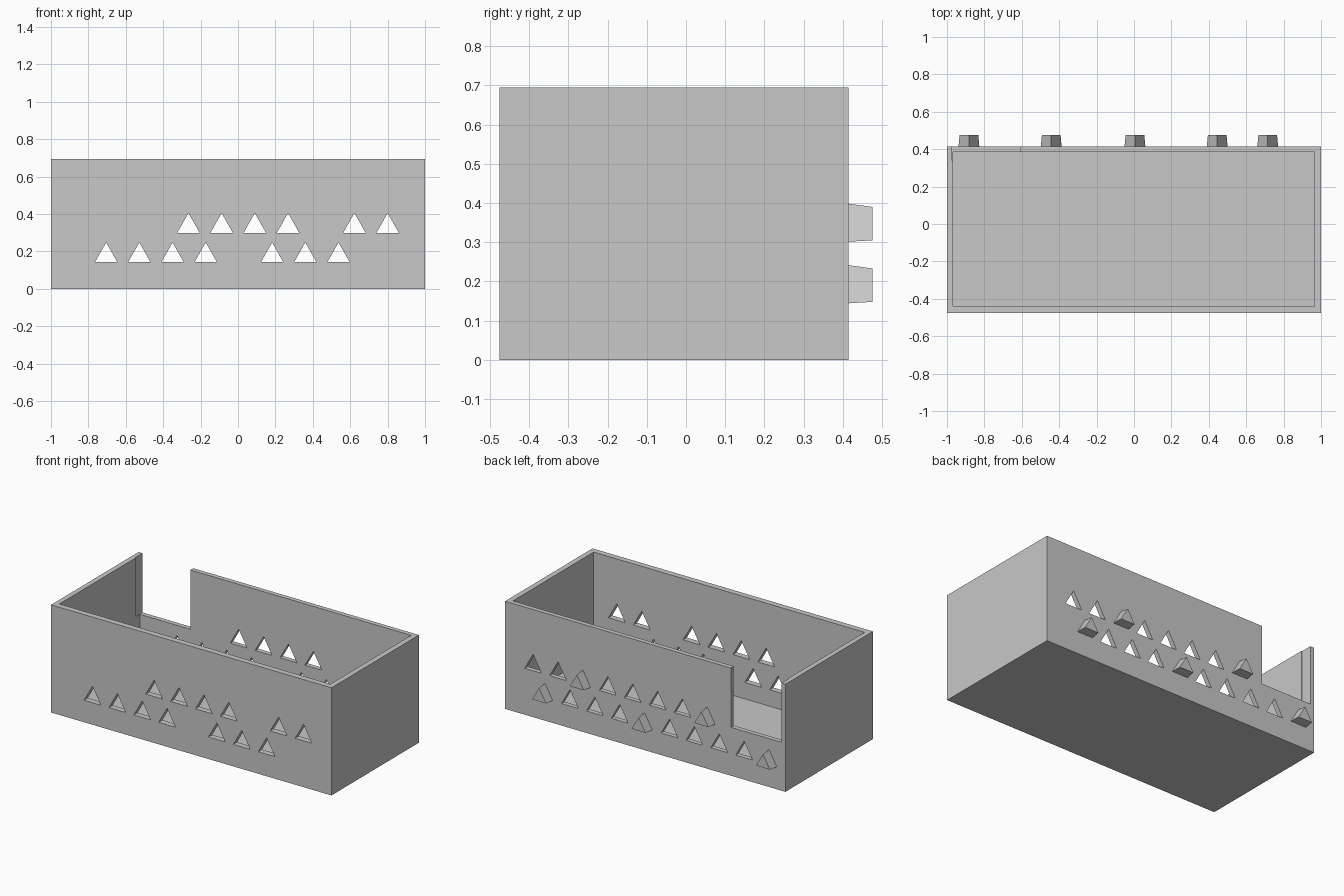
import bpy
import bmesh
from mathutils import Matrix, Vector

cube = bpy.data.objects.get("Cube")
if cube:
    bpy.data.objects.remove(cube, do_unlink=True)

grey = bpy.data.materials.new("plain grey")
grey.use_nodes = True
colour = (0.58, 0.58, 0.58, 1)
grey.diffuse_color = colour
grey.node_tree.nodes["Principled BSDF"].inputs["Base Color"].default_value = colour

BACK, FRONT, HEIGHT = 0.415, -0.476, 0.694
STEP = 0.1775


def finish(name, bm):
    bmesh.ops.recalc_face_normals(bm, faces=bm.faces)
    mesh = bpy.data.meshes.new(name)
    bm.to_mesh(mesh)
    bm.free()
    mesh.materials.append(grey)
    obj = bpy.data.objects.new(name, mesh)
    bpy.context.collection.objects.link(obj)
    return obj


def block(name, low, high):
    low, high = Vector(low), Vector(high)
    bm = bmesh.new()
    bmesh.ops.create_cube(bm, size=1)
    place = Matrix.Translation((low + high) / 2) @ Matrix.Diagonal((*(high - low), 1))
    bm.transform(place)
    return finish(name, bm)


def add_prism(bm, x, near, far):
    """Triangular prism along y; each end is (y, half width, bottom, top)."""
    ends = []
    for y, half, bottom, top in (near, far):
        corners = ((x - half, y, bottom), (x + half, y, bottom), (x, y, top))
        ends.append([bm.verts.new(c) for c in corners])
    a, b = ends
    bm.faces.new(a)
    bm.faces.new(b[::-1])
    for i in range(3):
        j = (i + 1) % 3
        bm.faces.new((a[i], b[i], b[j], a[j]))


def cut(target, cutter):
    mod = target.modifiers.new("cut " + cutter.name, "BOOLEAN")
    mod.operation = "DIFFERENCE"
    mod.solver = "EXACT"
    mod.object = cutter
    cutter.hide_render = True
    cutter.hide_set(True)


# Rows of triangles: first x, base height, count, and which places hold pegs
rows = ((-0.8825, 0.143, 10, {0, 5, 9}), (-0.4425, 0.3, 8, {0, 5}))
holes, pegs = bmesh.new(), bmesh.new()
for start, z, count, peg_places in rows:
    for k in range(count):
        x = start + k * STEP
        if k in peg_places:
            add_prism(pegs, x, (BACK - 0.005, 0.056, z + 0.001, z + 0.099),
                      (0.476, 0.05, z + 0.005, z + 0.09))
        else:
            size = (0.06, z - 0.001, z + 0.105)
            add_prism(holes, x, (-0.6, *size), (0.6, *size))
finish("back_pegs", pegs)

# Open-topped box with a doorway in the back wall
box = block("open_box", (-1, FRONT, 0), (1, BACK, HEIGHT))
cavity = block("cavity_cutter", (-0.967, -0.438, 0.036), (0.965, 0.385, 0.9))
doorway = block("doorway_cutter", (-0.972, 0.34, 0.312), (-0.61, 0.6, 1))
hole_cutter = finish("hole_cutter", holes)
for cutter in (cavity, doorway, hole_cutter):
    cut(box, cutter)

# Bake the cuts and remove the helpers
bpy.context.view_layer.update()
result = box.evaluated_get(bpy.context.evaluated_depsgraph_get())
box_mesh = bpy.data.meshes.new_from_object(result)
box.modifiers.clear()
box.data = box_mesh
for cutter in (cavity, doorway, hole_cutter):
    bpy.data.objects.remove(cutter, do_unlink=True)
